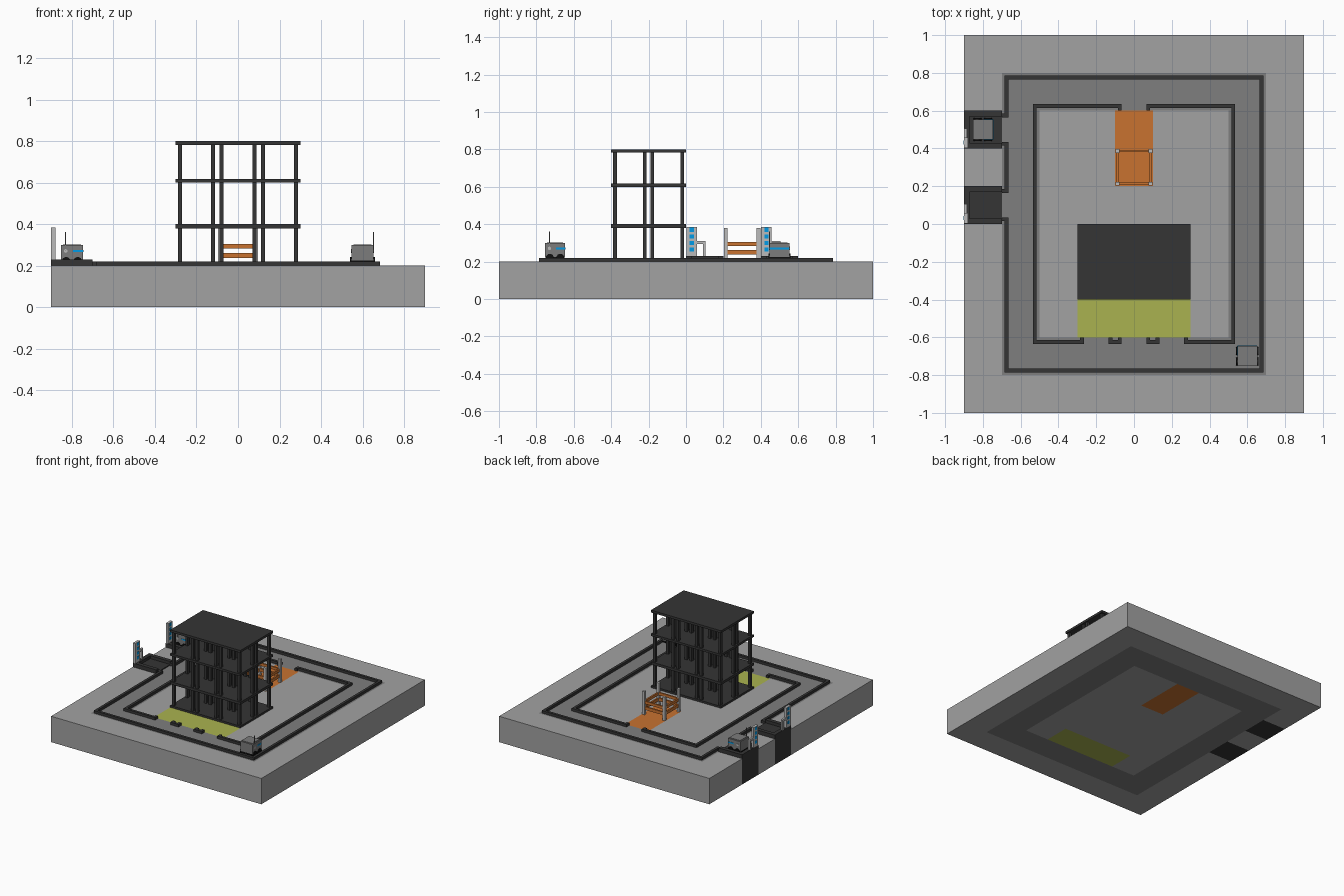
import bpy, bmesh
from mathutils import Matrix, Vector

if "Cube" in bpy.data.objects:
    bpy.data.objects.remove(bpy.data.objects["Cube"])


def material(name, r, g, b):
    m = bpy.data.materials.new(name)
    m.diffuse_color = (r, g, b, 1)
    m.use_nodes = True
    m.node_tree.nodes["Principled BSDF"].inputs["Base Color"].default_value = m.diffuse_color
    return m


GREY = material("ground_grey", .36, .36, .36)
ROAD = material("road_grey", .21, .21, .21)
DARK = material("dark", .035, .035, .035)
ORANGE = material("orange", .58, .17, .03)
GREEN = material("green", .4, .45, .08)
LIGHT = material("light_grey", .5, .5, .5)
BODY = material("body_grey", .2, .2, .2)
BLUE = material("blue", 0, .33, .8)
BLACK = material("black", .005, .005, .005)


def finish(name, bm, *mats):
    bmesh.ops.recalc_face_normals(bm, faces=bm.faces)
    me = bpy.data.meshes.new(name)
    bm.to_mesh(me)
    bm.free()
    for m in mats:
        me.materials.append(m)
    ob = bpy.data.objects.new(name, me)
    bpy.context.collection.objects.link(ob)
    return ob


def boxes(name, mat, specs):
    """One object from boxes given as (x0, x1, y0, y1, z0, z1)."""
    bm = bmesh.new()
    for x0, x1, y0, y1, z0, z1 in specs:
        mx = Matrix.Translation(((x0 + x1) / 2, (y0 + y1) / 2, (z0 + z1) / 2))
        bmesh.ops.create_cube(bm, size=1, matrix=mx @ Matrix.Diagonal((x1 - x0, y1 - y0, z1 - z0, 1)))
    return finish(name, bm, mat)


def strip(name, mat, pts, z0, z1, w=.02):
    """Mitred wall along an open path of right-angle turns."""
    pts = [Vector(p) for p in pts]
    normals = []
    for a, b in zip(pts, pts[1:]):
        d = (b - a).normalized()
        normals.append(Vector((-d.y, d.x)) * w / 2)
    bm = bmesh.new()
    rows = []
    for i, p in enumerate(pts):
        n = normals[0] if i == 0 else normals[-1] if i == len(pts) - 1 else normals[i - 1] + normals[i]
        rows.append([bm.verts.new((*(p + s * n), z)) for s, z in ((1, z0), (1, z1), (-1, z1), (-1, z0))])
    for a, b in zip(rows, rows[1:]):
        for k in range(4):
            bm.faces.new((a[k], a[(k + 1) % 4], b[(k + 1) % 4], b[k]))
    bm.faces.new(rows[0])
    bm.faces.new(rows[-1][::-1])
    return finish(name, bm, mat)


# Ground slab: 0.2 tiles coloured from a map, back row first
TILES = ["GGGGGGGGG", "GRRRRRRRG", "DRGGOGGRG", "GRGGOGGRG", "DRGGGGGRG",
         "GRGGGGGRG", "GRGGGGGRG", "GRGLLLGRG", "GRRRRRRRG", "GGGGGGGGG"]
bm = bmesh.new()
bmesh.ops.create_grid(bm, x_segments=9, y_segments=10, size=1)
bmesh.ops.scale(bm, vec=(.9, 1, 1), verts=bm.verts)
top = bmesh.ops.extrude_face_region(bm, geom=bm.faces[:], use_keep_orig=True)
bmesh.ops.translate(bm, vec=(0, 0, .2), verts=[v for v in top["geom"] if isinstance(v, bmesh.types.BMVert)])
for f in bm.faces:
    c = f.calc_center_median()
    col = min(8, max(0, int((c.x + .9) / .2)))
    row = min(9, max(0, int((1 - c.y) / .2)))
    f.material_index = "GRDOL".index(TILES[row][col])
finish("ground_slab", bm, GREY, ROAD, DARK, ORANGE, GREEN)

# Kerbs along the road
K = (.2, .22)
strip("outer_kerb", DARK, [(-.7, .025), (-.675, .025), (-.675, -.775), (.675, -.775), (.675, .775),
                           (-.675, .775), (-.675, .575), (-.7, .575)], *K)
strip("kerb_between_bays", DARK, [(-.7, .175), (-.675, .175), (-.675, .425), (-.7, .425)], *K)
for s, side in ((-1, "left"), (1, "right")):
    strip(f"inner_kerb_{side}", DARK, [(s * .075, .6), (s * .075, .625), (s * .525, .625), (s * .525, -.625),
                                       (s * .275, -.625), (s * .275, -.6)], *K)
    strip(f"short_kerb_{side}", DARK, [(s * .125, -.6), (s * .125, -.625), (s * .075, -.625), (s * .075, -.6)], *K)

# Open-frame building: floor plates and posts in 0.2 modules
levels = [(.2, .215), (.38, .4), (.6, .617), (.782, .8)]
boxes("building_floors", DARK, [(-.3, .3, -.4, 0, a, b) for a, b in levels])
posts = []
for (_, z0), (z1, _) in zip(levels, levels[1:]):
    for cx in (-.2, 0, .2):
        for cy in (-.3, -.1):
            for dx in (-.08, .08):
                for dy in (-.08, .08):
                    x, y = cx + dx, cy + dy
                    posts.append((x - .01, x + .01, y - .01, y + .01, z0, z1))
boxes("building_posts", DARK, posts)

# Loading pen: four posts with two rails on each side
boxes("pen_posts", LIGHT, [(x - .01, x + .01, y - .01, y + .01, .2, .38)
                           for x in (-.087, .087) for y in (.213, .387)])
rails = []
for z0, z1 in ((.238, .262), (.284, .305)):
    for s in (-1, 1):
        rails.append((s * .087 - .006, s * .087 + .006, .223, .377, z0, z1))
        rails.append((-.077, .077, .3 + s * .087 - .006, .3 + s * .087 + .006, z0, z1))
boxes("pen_rails", ORANGE, rails)

# Charging bays: floor, low wall, pillar with lamps and a bent cable arm
for y, tag in ((.1, "front"), (.5, "back")):
    boxes(f"bay_floor_{tag}", DARK, [(-.87, -.7, y - .07, y + .07, .2, .207)])
    strip(f"bay_wall_{tag}", DARK, [(-.7, y - .085), (-.885, y - .085), (-.885, y + .085), (-.7, y + .085)],
          .2, .23, .03)
    boxes(f"charger_pillar_{tag}", LIGHT, [(-.9, -.88, y - .098, y - .042, .2, .385)])
    boxes(f"charger_lamps_{tag}", BLUE, [(-.902, -.878, y - .08, y - .058, z - .011, z + .011)
                                         for z in (.265, .3, .335, .37)])
    boxes(f"charger_arm_{tag}", LIGHT, [(-.9, -.885, y - .042, y + .005, .295, .31),
                                        (-.9, -.885, y - .01, y + .005, .23, .295)])


# Delivery robots, modelled facing +y with wheels on z = 0
def robot(tag, loc, turn):
    parts = [
        boxes(f"robot_{tag}_body", BODY, [(-.053, .053, -.053, .053, .025, .1)]),
        boxes(f"robot_{tag}_lid", BODY, [(-.043, .043, -.043, .043, .1, .103)]),
        boxes(f"robot_{tag}_light_band", BLUE, [(-.052, .052, .05, .056, .066, .076),
                                                (-.055, -.05, .005, .053, .066, .076),
                                                (.05, .055, .005, .053, .066, .076)]),
        boxes(f"robot_{tag}_antenna", BODY, [(.051, .056, -.033, -.028, .07, .162)]),
        boxes(f"robot_{tag}_chassis", BLACK, [(-.045, .045, -.05, .05, .012, .025)]),
    ]
    bm = bmesh.new()
    for x in (-.05, .05):
        for y in (-.028, .028):
            bmesh.ops.create_cone(bm, cap_ends=True, segments=16, radius1=.021, radius2=.021, depth=.02,
                                  matrix=Matrix.Translation((x, y, .021)) @ Matrix.Rotation(1.5708, 4, 'Y'))
    parts.append(finish(f"robot_{tag}_wheels", bm, BLACK))
    bm = bmesh.new()
    for x in (-.053, .053):
        bmesh.ops.create_cone(bm, cap_ends=True, segments=12, radius1=.009, radius2=.009, depth=.006,
                              matrix=Matrix.Translation((x, -.03, .071)) @ Matrix.Rotation(1.5708, 4, 'Y'))
    parts.append(finish(f"robot_{tag}_side_sensors", bm, LIGHT))
    for p in parts:
        p.matrix_world = Matrix.Translation(loc) @ Matrix.Rotation(turn, 4, 'Z')


robot("on_road", (.6, -.7, .2), 0)
robot("in_bay", (-.8, .5, .2), -1.570796)
